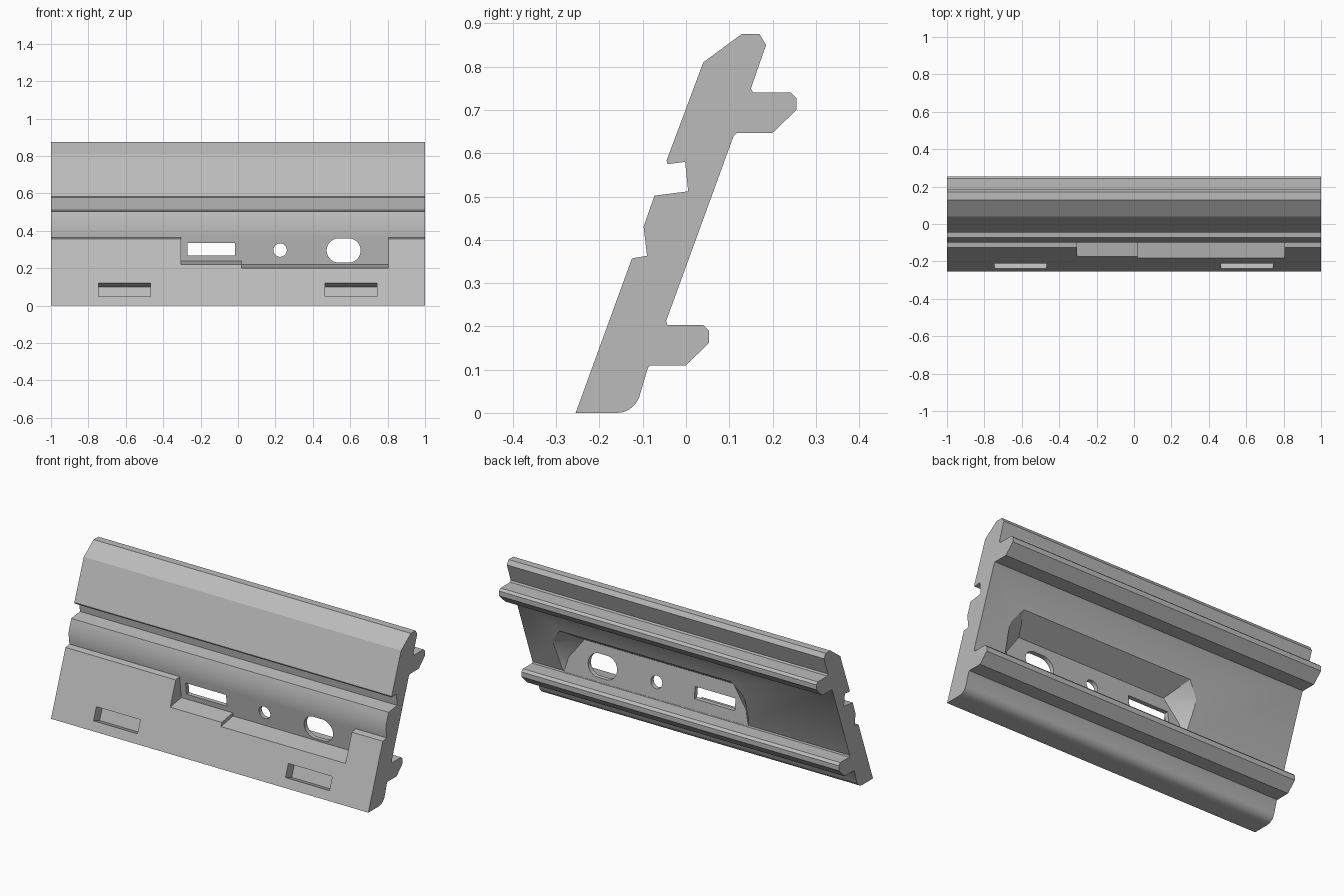
import bpy, bmesh, math
from mathutils import Vector

old = bpy.data.objects.get("Cube")
if old:
    bpy.data.objects.remove(old, do_unlink=True)

grey = bpy.data.materials.new("plain grey")
grey.use_nodes = True
grey.diffuse_color = (0.5, 0.5, 0.5, 1)
grey.node_tree.nodes["Principled BSDF"].inputs["Base Color"].default_value = (0.5, 0.5, 0.5, 1)


def finish(name, bm):
    bmesh.ops.recalc_face_normals(bm, faces=bm.faces)
    mesh = bpy.data.meshes.new(name)
    bm.to_mesh(mesh)
    bm.free()
    mesh.materials.append(grey)
    obj = bpy.data.objects.new(name, mesh)
    bpy.context.collection.objects.link(obj)
    return obj


def prism(name, points, shift):
    """Extrude a closed loop of 3D points along shift."""
    bm = bmesh.new()
    face = bm.faces.new([bm.verts.new(p) for p in points])
    moved = bmesh.ops.extrude_face_region(bm, geom=[face])["geom"]
    bmesh.ops.translate(bm, vec=shift, verts=[v for v in moved if isinstance(v, bmesh.types.BMVert)])
    return finish(name, bm)


def along_x(name, profile, x0, x1):
    return prism(name, [(x0, y, z) for y, z in profile], (x1 - x0, 0, 0))


def along_y(name, outline):
    return prism(name, [(x, -0.16, z) for x, z in outline], (0, 0.16, 0))


def oval(cx, cz, r, half=0.0, n=32):
    """Circle, stretched sideways into a slot when half > 0."""
    pts = []
    for i in range(n):
        a = 2 * math.pi * (i + 0.5) / n
        side = half if math.cos(a) > 0 else -half
        pts.append((cx + side + r * math.cos(a), cz + r * math.sin(a)))
    return pts


# Slanted board with two rear ribs, front groove and rounded lower back edge
heel = [(-0.16 + 0.055 * math.sin(a), 0.055 - 0.055 * math.cos(a))
        for a in [math.radians(10 * i) for i in range(8)]]
profile = [(-0.255, 0)] + heel + [
    (-0.088, 0.104), (-0.082, 0.11), (0, 0.11), (0.053, 0.162), (0.053, 0.19),
    (0.04, 0.203), (-0.043, 0.203), (-0.046, 0.212), (0.11, 0.64), (0.117, 0.647),
    (0.2, 0.647), (0.255, 0.70), (0.255, 0.728), (0.242, 0.74), (0.155, 0.74),
    (0.15, 0.75), (0.185, 0.85), (0.17, 0.875), (0.128, 0.875), (0.04, 0.81),
    (-0.045, 0.583), (-0.042, 0.575), (-0.002, 0.58), (0.005, 0.512), (-0.073, 0.502),
    (-0.098, 0.43), (-0.09, 0.363), (-0.125, 0.357)]
board = along_x("slanted_board", profile, -1, 1)


# Stepped front recess with ledges tilted like the board
def recess(name, x0, x1, low):
    def wall(z):
        return -0.098 + (0.43 - z) * 0.12
    back = wall(low + 0.019)
    slope = 0.17
    return along_x(name, [(back, low + 0.019), (wall(0.364), 0.364), (-0.3, 0.364),
                          (-0.3, low + 0.019 - slope * (back + 0.3))], x0, x1)


cutters = [recess("recess_short", -0.305, 0.03, 0.219),
           recess("recess_long", 0.02, 0.805, 0.20)]

# Rear hollow: narrow floor flaring out to the sloping back face
floor = [(0.80, 0.207), (0.78, 0.29), (0.69, 0.41)]
rim = [(0.82, 0.207), (0.84, 0.41), (0.77, 0.5)]
bm = bmesh.new()
centre = 0.22
for x, z in floor + [(2 * centre - x, z) for x, z in floor]:
    bm.verts.new((x, -0.046 - (z - 0.21) * 0.12, z))
for x, z in rim + [(2 * centre - x, z) for x, z in rim]:
    bm.verts.new((x, -0.032 + (z - 0.21) * 0.364, z))
bmesh.ops.convex_hull(bm, input=bm.verts)
bmesh.ops.dissolve_limit(bm, angle_limit=0.01, verts=bm.verts, edges=bm.edges)
cutters.append(finish("rear_hollow", bm))

# Through openings
cutters.append(along_y("square_opening", [(-0.27, 0.268), (-0.015, 0.268), (-0.015, 0.335), (-0.27, 0.335)]))
cutters.append(along_y("round_opening", oval(0.225, 0.297, 0.036)))
cutters.append(along_y("slot_opening", oval(0.565, 0.295, 0.065, 0.026)))

# Two low front sockets, sunk square to the slanted face
up = Vector((0, 0.342, 0.94))
inward = Vector((0, 0.94, -0.342))
for x0 in (-0.745, 0.465):
    start = Vector((x0, -0.255 + 0.05 * 0.364, 0.05)) - inward * 0.03
    wide = Vector((0.277, 0, 0))
    tall = up * 0.075
    cutters.append(prism("socket", [start, start + wide, start + wide + tall, start + tall], inward * 0.09))

# Carve the board and drop the cutters
bpy.context.view_layer.objects.active = board
for cutter in cutters:
    mod = board.modifiers.new("cut", "BOOLEAN")
    mod.operation = "DIFFERENCE"
    mod.solver = "EXACT"
    mod.object = cutter
    bpy.ops.object.modifier_apply(modifier=mod.name)
    bpy.data.objects.remove(cutter, do_unlink=True)

bpy.ops.object.select_all(action="DESELECT")
board.select_set(True)
bpy.ops.object.shade_smooth_by_angle(angle=math.radians(30))
